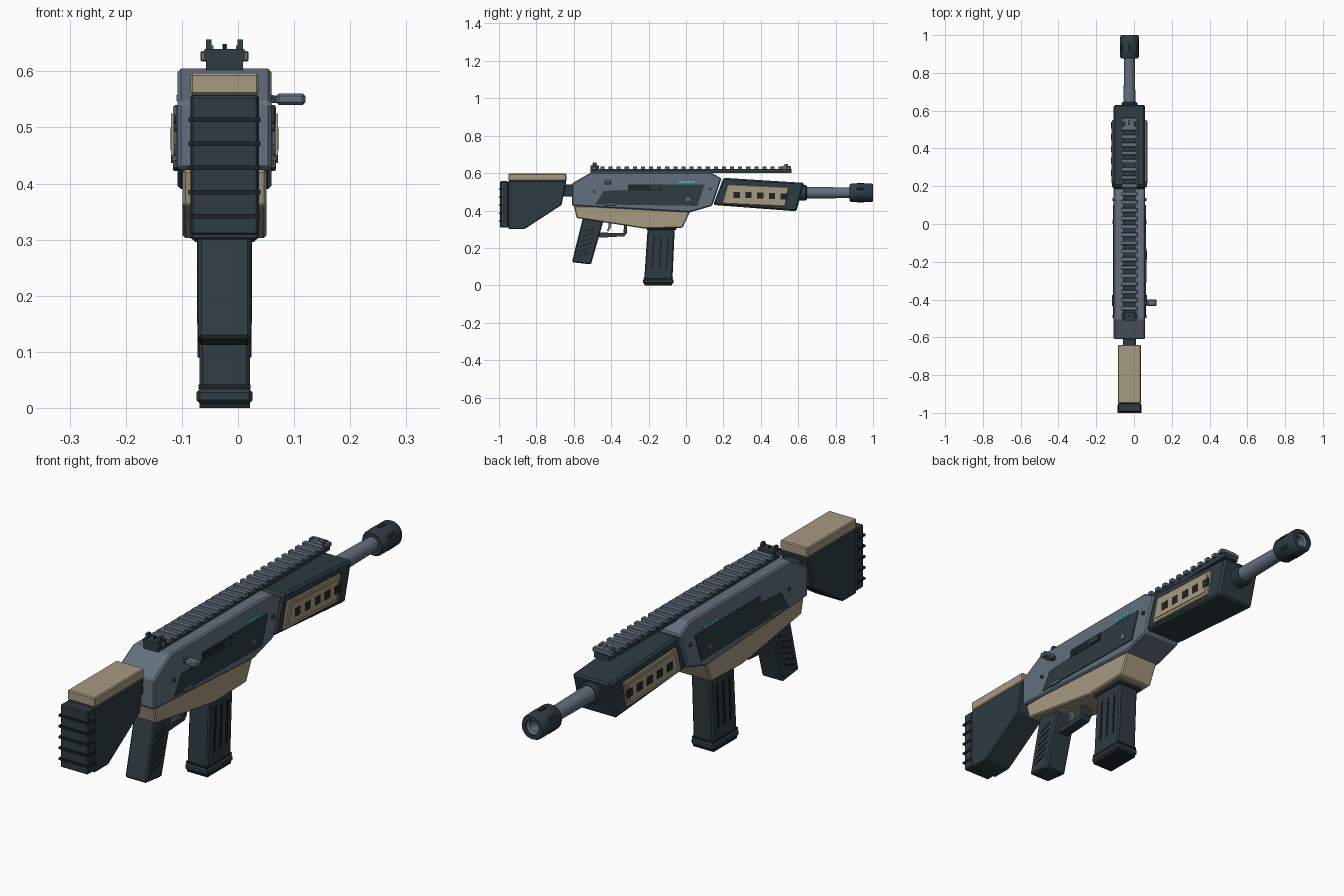
import bpy, bmesh, math
from mathutils import Matrix, Vector

if "Cube" in bpy.data.objects:
    bpy.data.objects.remove(bpy.data.objects["Cube"])

CENTRE = -0.024   # x of the symmetry plane
BORE = 0.495      # height of the barrel axis


def material(name, red, green, blue):
    mat = bpy.data.materials.new(name)
    mat.use_nodes = True
    colour = (red, green, blue, 1)
    mat.diffuse_color = colour
    mat.node_tree.nodes["Principled BSDF"].inputs["Base Color"].default_value = colour
    return mat


grey = material("slate_grey", .125, .16, .21)
dark = material("dark_teal", .027, .045, .055)
black = material("near_black", .012, .018, .022)
tan = material("sand_tan", .39, .32, .22)
cyan = material("cyan_light", .03, .55, .62)


def finish(name, bm, mat, bevel=0):
    """Turn a bmesh into an object with one colour and an optional chamfer."""
    bmesh.ops.recalc_face_normals(bm, faces=bm.faces)
    mesh = bpy.data.meshes.new(name)
    bm.to_mesh(mesh)
    bm.free()
    mesh.materials.append(mat)
    obj = bpy.data.objects.new(name, mesh)
    bpy.context.collection.objects.link(obj)
    if bevel:
        mod = obj.modifiers.new("chamfer", 'BEVEL')
        mod.width = bevel
        mod.segments = 1
        mod.limit_method = 'ANGLE'
    return obj


def prism(name, profile, inner, outer, mat, bevel=0):
    """Extrude a (y, z) outline sideways between two offsets from the centre plane."""
    bm = bmesh.new()
    face = bm.faces.new([bm.verts.new((CENTRE + inner, y, z)) for y, z in profile])
    moved = bmesh.ops.extrude_face_region(bm, geom=[face])["geom"]
    verts = [v for v in moved if isinstance(v, bmesh.types.BMVert)]
    bmesh.ops.translate(bm, verts=verts, vec=(outer - inner, 0, 0))
    return finish(name, bm, mat, bevel)


def slab(name, profile, half, mat, bevel=0):
    return prism(name, profile, -half, half, mat, bevel)


def rect(back, front, low, high):
    return [(back, low), (front, low), (front, high), (back, high)]


def plates(name, profile, inner, outer, mat, bevel=0):
    """The same plate on both sides."""
    for side, label in ((1, "left"), (-1, "right")):
        prism(f"{label}_{name}", profile, side * inner, side * outer, mat, bevel)


def lathe(name, profile, mat, steps=32):
    """Spin a (radius, y) profile about the barrel axis."""
    bm = bmesh.new()
    verts = [bm.verts.new((CENTRE + r, y, BORE)) for r, y in profile]
    edges = [bm.edges.new(pair) for pair in zip(verts, verts[1:])]
    bmesh.ops.spin(bm, geom=verts + edges, cent=(CENTRE, 0, BORE), axis=(0, 1, 0),
                   angle=math.tau, steps=steps, use_duplicate=False)
    bmesh.ops.remove_doubles(bm, verts=bm.verts, dist=.0001)
    obj = finish(name, bm, mat)
    bpy.ops.object.select_all(action='DESELECT')
    obj.select_set(True)
    bpy.context.view_layer.objects.active = obj
    bpy.ops.object.shade_smooth_by_angle(angle=math.radians(35))
    return obj


def disc(name, side, y, z, radius, depth, mat):
    """A small pin head on the side of the body."""
    bm = bmesh.new()
    place = Matrix.Translation((CENTRE + side, y, z)) @ Matrix.Rotation(math.pi / 2, 4, 'Y')
    bmesh.ops.create_cone(bm, cap_ends=True, segments=12, radius1=radius,
                          radius2=radius, depth=depth, matrix=place)
    finish(name, bm, mat)


# Stock, cheek rest and ribbed butt pad
slab("stock", [(-.95, .30), (-.865, .30), (-.665, .43), (-.64, .558), (-.95, .558)],
     .061, dark, .004)
slab("cheek_rest", rect(-.95, -.64, .558, .597), .061, tan, .004)
slab("butt_pad", rect(-.994, -.95, .308, .557), .06, dark, .004)
for i in range(5):
    z = .342 + i * .043
    slab("butt_pad_rib", rect(-1, -.955, z - .004, z + .004), .064, black)
slab("stock_joint", rect(-.66, -.59, .475, .54), .035, dark, .004)

# Receiver
slab("receiver", [(-.61, .425), (-.61, .545), (-.505, .605), (.13, .605), (.19, .572),
                  (.14, .425), (.02, .39)], .0835, grey, .006)
plates("receiver_panel", [(-.485, .433), (-.44, .505), (-.31, .51), (-.31, .54),
                          (.1, .54), (.06, .425)], .08, .087, dark)
prism("ejection_port", rect(-.31, -.13, .508, .54), .08, .089, black)
prism("port_cover", rect(-.19, -.14, .512, .536), .08, .092, dark)
plates("selector", rect(-.435, -.375, .428, .442), .08, .092, grey, .002)
for side in (-.084, .084):
    for y, z, radius in ((-.49, .5, .007), (.13, .515, .008), (.01, .46, .011)):
        disc("receiver_pin", side, y, z, radius, .012, dark if radius < .01 else grey)
for i in range(4):
    y = -.04 + i * .022
    plates("light_dash", [(y, .547), (y + .017, .547), (y + .021, .558), (y + .004, .558)],
           .082, .086, cyan)

# Charging handle, on the left only
prism("charging_handle", rect(-.435, -.4, .54, .561), .092, .144, grey, .005)
prism("handle_stem", rect(-.427, -.408, .544, .557), .08, .095, dark)

# Lower receiver
slab("lower_receiver", [(-.6, .425), (-.585, .36), (-.22, .303), (-.018, .308),
                        (.022, .395), (-.2, .42)], .075, tan, .005)

# Handguard with vented side panels
slab("handguard", [(.2, .575), (.632, .548), (.59, .396), (.145, .43)], .0835, dark, .008)
plates("guard_frame", [(.222, .54), (.55, .525), (.53, .422), (.193, .437)],
       .08, .092, tan, .003)
plates("guard_inset", [(.24, .525), (.532, .511), (.516, .437), (.216, .45)],
       .09, .095, tan)
for i in range(5):
    y, z = .272 + i * .0625, .484 - i * .002
    plates("guard_vent", rect(y - .017, y + .017, z - .016, z + .016), .09, .0965, black)

# Barrel and muzzle
lathe("barrel_collar", [(0, .59), (.042, .59), (.042, .64), (.036, .647), (0, .647)], dark)
lathe("barrel", [(0, .62), (.032, .62), (.028, .89), (0, .89)], grey)
lathe("muzzle", [(.02, .875), (.044, .875), (.05, .885), (.05, .99), (.045, 1),
                 (.03, 1), (.03, .95)], dark)
lathe("muzzle_bore", [(.0305, .992), (.022, .985), (.022, .94), (0, .94)], grey)
for i in range(6):
    bm = bmesh.new()
    turn = Matrix.Rotation(i * math.pi / 3, 4, 'Y')
    place = Matrix.Translation((CENTRE, .935, BORE)) @ turn @ Matrix.Translation((0, 0, .049))
    bmesh.ops.create_cube(bm, size=1, matrix=place @ Matrix.Diagonal((.014, .04, .005, 1)))
    finish("muzzle_slot", bm, black)

# Top rail with teeth
slab("rail_base", rect(-.51, .565, .6, .622), .033, dark)
for i in range(25):
    y = -.49 + i * .0433
    slab("rail_tooth", rect(y - .011, y + .011, .618, .636), .043, grey, .002)

# Sights: a notch at the back and a post at the front
slab("rear_sight_base", rect(-.51, -.465, .62, .64), .036, dark)
plates("rear_sight_ear", [(-.502, .636), (-.475, .636), (-.48, .657), (-.497, .657)],
       .023, .033, dark)
slab("rear_sight_post", rect(-.492, -.484, .636, .648), .003, black)
slab("front_sight_base", rect(.515, .56, .62, .638), .03, grey)
slab("front_sight_post", [(.525, .636), (.55, .636), (.541, .649), (.533, .649)],
     .004, grey)
plates("front_sight_ear", rect(.525, .545, .634, .646), .02, .028, grey)

# Pistol grip with slanted grooves
slab("grip", [(-.55, .365), (-.44, .35), (-.508, .112), (-.61, .124)], .047, dark, .006)
for i in range(6):
    z = .165 + i * .026
    y = -.5 - (.34 - z) * .29
    plates("grip_groove", [(y - .03, z - .014), (y + .03, z + .006),
                           (y + .03, z + .014), (y - .03, z - .006)], .044, .049, black)

# Trigger and guard
slab("trigger_guard", [(-.475, .272), (-.46, .255), (-.33, .262), (-.315, .28), (-.315, .33),
                       (-.33, .33), (-.335, .28), (-.47, .282)], .021, dark)
slab("trigger", [(-.415, .345), (-.395, .345), (-.402, .31), (-.415, .288),
                 (-.422, .292), (-.415, .315)], .008, grey)

# Magazine with long side ribs
slab("magazine_collar", [(-.21, .32), (-.05, .32), (-.05, .296), (-.212, .296)],
     .056, dark, .004)
slab("magazine", [(-.205, .31), (-.06, .31), (-.073, .02), (-.224, .02)], .045, dark, .006)
slab("magazine_foot", rect(-.23, -.067, .008, .034), .05, dark, .006)
slab("magazine_base", rect(-.222, -.075, 0, .01), .045, black)
slab("magazine_band", rect(-.226, -.07, .034, .042), .046, black)
for i in range(3):
    y = -.175 + i * .038
    plates("magazine_rib", [(y, .26), (y + .009, .26), (y - .001, .09), (y - .01, .09)],
           .042, .048, black)
